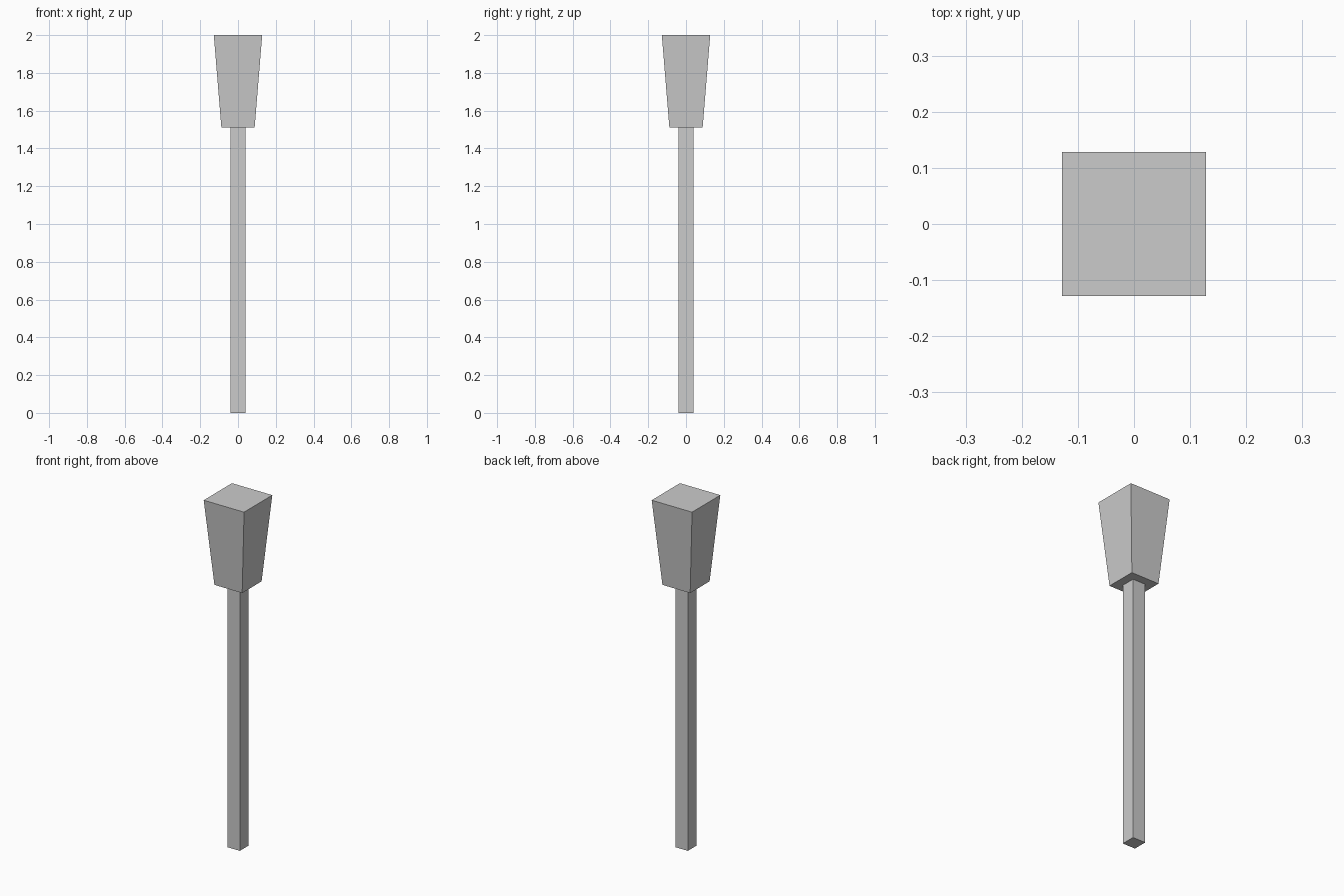
import bpy
import bmesh

if "Cube" in bpy.data.objects:
    bpy.data.objects.remove(bpy.data.objects["Cube"])


def tapered_box(name, z0, z1, half_bottom, half_top):
    """Square box from z0 to z1 with its own bottom and top half widths."""
    bm = bmesh.new()
    bmesh.ops.create_cube(bm, size=2)
    for v in bm.verts:
        top = v.co.z > 0
        half = half_top if top else half_bottom
        v.co.x *= half
        v.co.y *= half
        v.co.z = z1 if top else z0
    mesh = bpy.data.meshes.new(name)
    bm.to_mesh(mesh)
    bm.free()
    obj = bpy.data.objects.new(name, mesh)
    bpy.context.collection.objects.link(obj)
    return obj


# Straight square post
tapered_box("post", 0.0, 1.51, 0.04, 0.04)

# Flared head, wider at the top
tapered_box("head", 1.51, 2.0, 0.088, 0.128)
